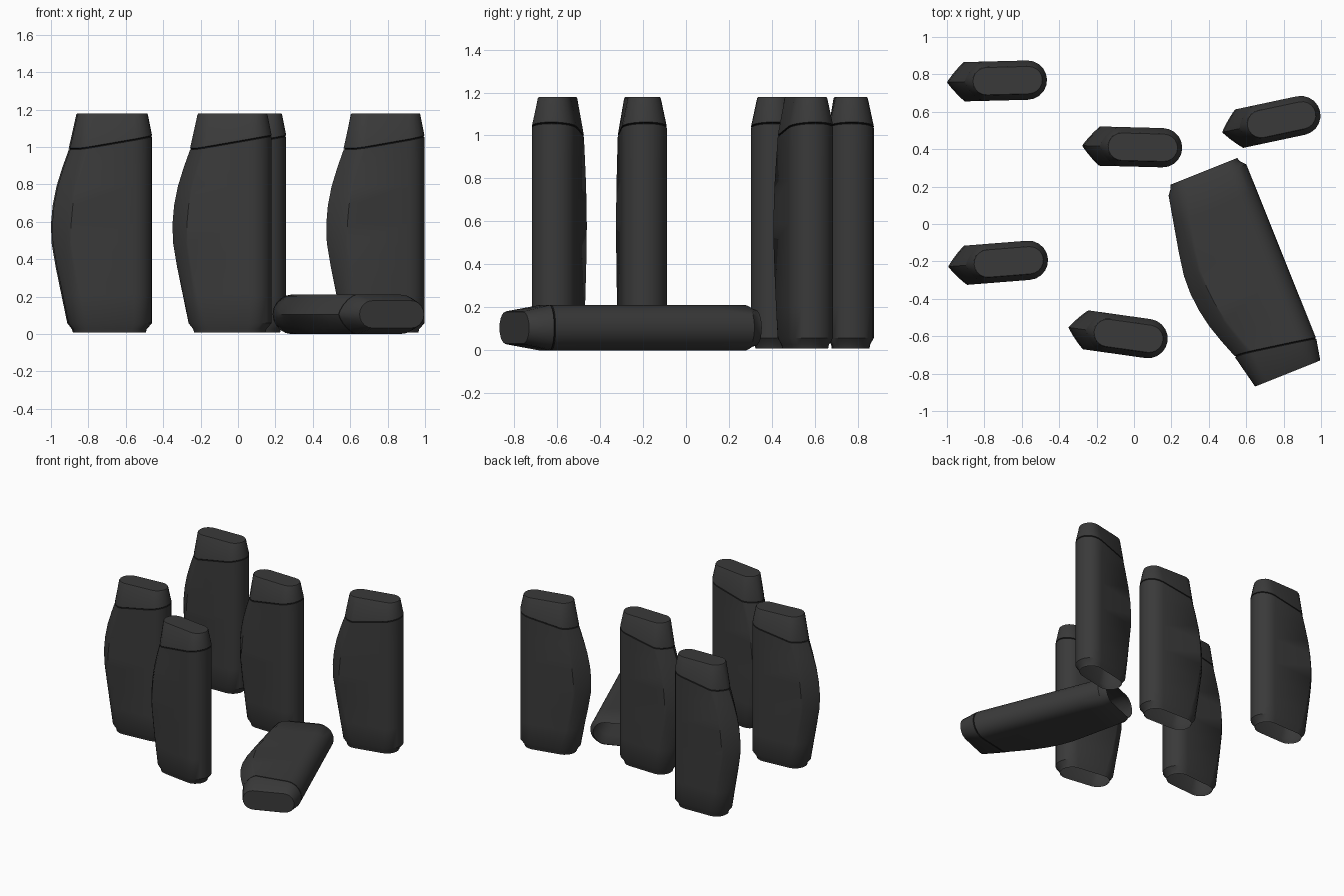
import bpy, bmesh, math
from mathutils import Matrix, Vector

if "Cube" in bpy.data.objects:
    bpy.data.objects.remove(bpy.data.objects["Cube"])


def material(name, value):
    m = bpy.data.materials.new(name)
    m.use_nodes = True
    color = (value, value, value, 1)
    m.diffuse_color = color
    m.node_tree.nodes["Principled BSDF"].inputs["Base Color"].default_value = color
    return m


charcoal = material("charcoal plastic", 0.042)
seam_dark = material("dark seam", 0.012)
ARC = 10
HEIGHT = 1.17


def section(left, right, half, depth, power):
    """Stadium outline; the left end sharpens as power drops towards 1."""
    pts = []
    for i in range(ARC + 1):
        a = -math.pi / 2 + math.pi * i / ARC
        pts.append((right - half + half * math.cos(a), half * math.sin(a)))
    for i in range(ARC + 1):
        a = math.pi / 2 - math.pi * i / ARC
        c, s = max(math.cos(a), 0), math.sin(a)
        x = left + depth - depth * c ** (2 / power)
        y = half * math.copysign(abs(s) ** (2 / power), s)
        pts.append((x, y))
    return pts


def seam_height(x):
    """The cap joint sits low on the belly side and rises to the straight side."""
    t = min(max((x + 0.14) / 0.41, 0), 1)
    return 0.982 + 0.07 * t ** 1.15


def seam_ring(offset, inset):
    return [(x, y, seam_height(x) + offset) for x, y in
            section(-0.172 + inset, 0.268 - inset, 0.105 - inset, 0.095, 1.4)]


def flat_ring(z, *shape):
    return [(x, y, z) for x, y in section(*shape)]


def loft(name, rings, close_top=False, seam_from=None):
    """Skin a stack of rings into a mesh, optionally with a dark joint groove."""
    bm = bmesh.new()
    rows = [[bm.verts.new(p) for p in ring] for ring in rings]
    for k, (a, b) in enumerate(zip(rows, rows[1:])):
        for i in range(len(a)):
            j = (i + 1) % len(a)
            f = bm.faces.new((a[i], a[j], b[j], b[i]))
            f.material_index = int(seam_from is not None and k >= seam_from)
    if close_top:
        bm.faces.new(rows[-1])
    me = bpy.data.meshes.new(name)
    bm.to_mesh(me)
    bm.free()
    me.materials.append(charcoal)
    me.materials.append(seam_dark)
    return me


# Body: open, chamfered foot, then a belly that swells on one side
body_rings = [
    flat_ring(0, -0.15, 0.235, 0.085, 0.085, 2),
    flat_ring(0.018, -0.155, 0.24, 0.088, 0.088, 2),
    flat_ring(0.05, -0.18, 0.268, 0.105, 0.105, 1.9),
]
belly = [(0.2, -0.211, 1.5), (0.35, -0.242, 1.25), (0.48, -0.264, 1.12),
         (0.58, -0.267, 1.1), (0.68, -0.258, 1.1), (0.78, -0.238, 1.15),
         (0.88, -0.207, 1.25)]
for z, left, power in belly:
    body_rings.append(flat_ring(z, left, 0.268, 0.105, 0.093, power))
body_rings += [seam_ring(-0.005, 0), seam_ring(-0.001, 0.006), seam_ring(0.003, 0)]
body = loft("bottle_body", body_rings, seam_from=len(body_rings) - 3)

# Cap: tapers to a flat stadium top
cap = loft("bottle_cap", [seam_ring(0.003, 0),
                          flat_ring(HEIGHT - 0.006, -0.132, 0.246, 0.077, 0.077, 2),
                          flat_ring(HEIGHT, -0.128, 0.243, 0.073, 0.073, 2)],
           close_top=True)


def place(label, matrix):
    for part, mesh in (("body", body), ("cap", cap)):
        ob = bpy.data.objects.new(f"{label}_{part}", mesh)
        bpy.context.collection.objects.link(ob)
        ob.matrix_world = matrix
        ob.select_set(True)
        bpy.context.view_layer.objects.active = ob


bpy.ops.object.select_all(action="DESELECT")

# Standing bottles: x, y and turn in degrees
standing = {
    "back_right_bottle": (-0.733, 0.765, 1.5),
    "back_middle_bottle": (-0.01, 0.412, -1.5),
    "back_left_bottle": (0.733, 0.546, 12),
    "front_middle_bottle": (-0.086, -0.59, -8),
    "front_right_bottle": (-0.727, -0.207, 4.5),
}
for label, (x, y, turn) in standing.items():
    place(label, Matrix.Translation((x, y, 0.008))
          @ Matrix.Rotation(math.radians(turn), 4, "Z"))

# Lying bottle: cap towards the front, belly towards the right
along = Vector((0.372, -0.928, 0)).normalized()
across = Vector((-along.y, along.x, 0))
lying = Matrix((across, Vector((0, 0, 1)), along)).transposed().to_4x4()
lying.translation = (0.3335, 0.2655, 0.105)
place("lying_bottle", lying)

bpy.ops.object.shade_smooth_by_angle(angle=math.radians(35))
